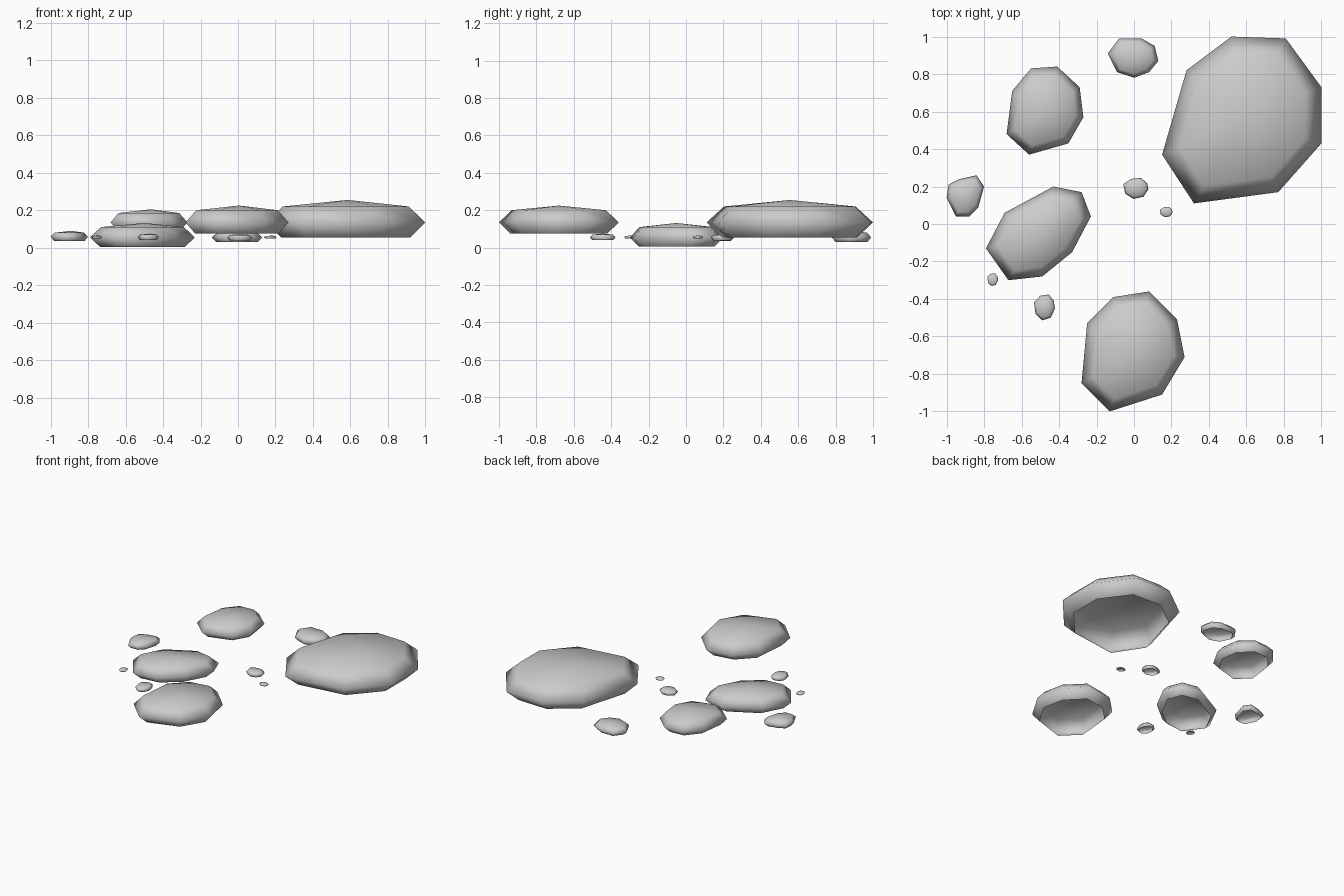
import bpy, bmesh
from mathutils import Vector

if "Cube" in bpy.data.objects:
    bpy.data.objects.remove(bpy.data.objects["Cube"])


def rock(name, outline, z_bottom, z_mid, z_ring, z_peak, inset=0.81):
    """Faceted stone: open base ring, wide middle ring, upper ring and low peak."""
    pts = [Vector(p) for p in outline]
    xs, ys = [p.x for p in pts], [p.y for p in pts]
    c = Vector(((min(xs) + max(xs)) / 2, (min(ys) + max(ys)) / 2))
    bm = bmesh.new()
    rings = []
    for s, z in ((inset, z_bottom), (1.0, z_mid), (inset - 0.02, z_ring)):
        rings.append([bm.verts.new((*(c + (p - c) * s), z)) for p in pts])
    n = len(pts)
    for low, high in zip(rings, rings[1:]):
        for i in range(n):
            j = (i + 1) % n
            bm.faces.new((low[i], low[j], high[j], high[i]))
    peak = bm.verts.new((c.x + 0.01, c.y, z_peak))
    for i in range(n):
        bm.faces.new((rings[2][i], rings[2][(i + 1) % n], peak))
    for f in bm.faces:
        f.smooth = True
        f.normal_update()
    # outlines run clockwise, so turn the shell outwards
    if peak.link_faces[0].normal.z < 0:
        bmesh.ops.reverse_faces(bm, faces=bm.faces[:])
    me = bpy.data.meshes.new(name)
    bm.to_mesh(me)
    bm.free()
    bpy.context.collection.objects.link(bpy.data.objects.new(name, me))


# Large and medium stones
rock("rock_large", [(.52, 1), (.81, .99), (1, .73), (1, .43),
                    (.77, .17), (.32, .11), (.15, .37), (.28, .82)], .055, .135, .22, .255)
rock("rock_front", [(-.11, -.39), (.08, -.36), (.23, -.51), (.27, -.71),
                    (.15, -.91), (-.13, -1), (-.28, -.85), (-.25, -.53)], .075, .135, .2, .225)
rock("rock_left_back", [(-.55, .83), (-.41, .84), (-.29, .73), (-.27, .57),
                        (-.35, .43), (-.56, .37), (-.68, .48), (-.65, .71)], .09, .135, .185, .205)
rock("rock_left_middle", [(-.69, .06), (-.43, .2), (-.28, .17), (-.23, .04),
                          (-.33, -.15), (-.49, -.28), (-.67, -.3), (-.79, -.13)], .005, .055, .11, .132)
rock("rock_back", [(-.08, .99), (.04, .99), (.11, .95), (.13, .87),
                   (.08, .81), (0, .78), (-.09, .81), (-.14, .91)], .03, .055, .08, .09)
rock("rock_far_left", [(-.93, .24), (-.84, .26), (-.8, .2), (-.83, .09),
                       (-.88, .04), (-.95, .04), (-1, .14), (-.99, .21)], .035, .058, .08, .09)

# Pebbles share one rounded outline, scaled to fit
pebble = [(-.4, .9), (.4, 1), (.9, .5), (1, -.1), (.6, -.8), (-.2, -1), (-.85, -.5), (-1, .4)]
for name, x, y, rx, ry, zb, zm, zr, zp in (
        ("pebble_centre", .01, .19, .067, .056, .038, .055, .068, .073),
        ("pebble_right", .172, .064, .034, .028, .05, .057, .062, .065),
        ("pebble_left", -.754, -.297, .029, .034, .05, .057, .062, .065),
        ("pebble_front", -.478, -.445, .056, .069, .04, .056, .07, .075)):
    rock(name, [(x + rx * u, y + ry * v) for u, v in pebble], zb, zm, zr, zp)
